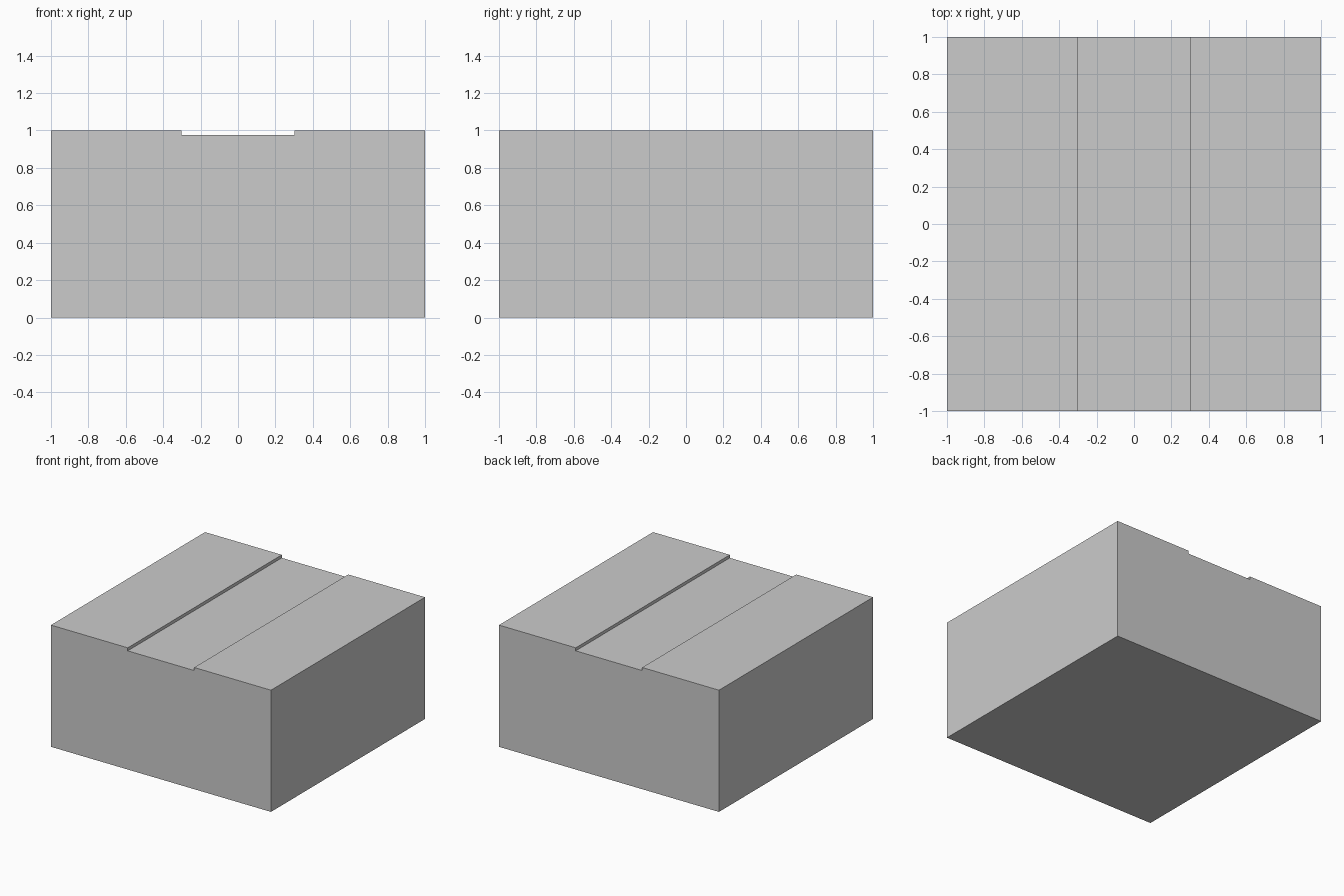
import bpy, bmesh

if "Cube" in bpy.data.objects:
    bpy.data.objects.remove(bpy.data.objects["Cube"])

HALF, HEIGHT = 1.0, 1.0
GROOVE_HALF, GROOVE_DEPTH = 0.302, 0.025

# Right half of the front profile, mirrored to the left
right = [(HALF, 0), (HALF, HEIGHT), (GROOVE_HALF, HEIGHT),
         (GROOVE_HALF, HEIGHT - GROOVE_DEPTH)]
profile = right + [(-x, z) for x, z in reversed(right)]

# Grooved block: profile extruded from front to back
bm = bmesh.new()
face = bm.faces.new([bm.verts.new((x, -HALF, z)) for x, z in profile])
extruded = bmesh.ops.extrude_face_region(bm, geom=[face], use_keep_orig=True)
verts = [v for v in extruded["geom"] if isinstance(v, bmesh.types.BMVert)]
bmesh.ops.translate(bm, verts=verts, vec=(0, 2 * HALF, 0))
bmesh.ops.recalc_face_normals(bm, faces=bm.faces)

mesh = bpy.data.meshes.new("grooved_block")
bm.to_mesh(mesh)
bm.free()
bpy.context.collection.objects.link(bpy.data.objects.new("grooved_block", mesh))
